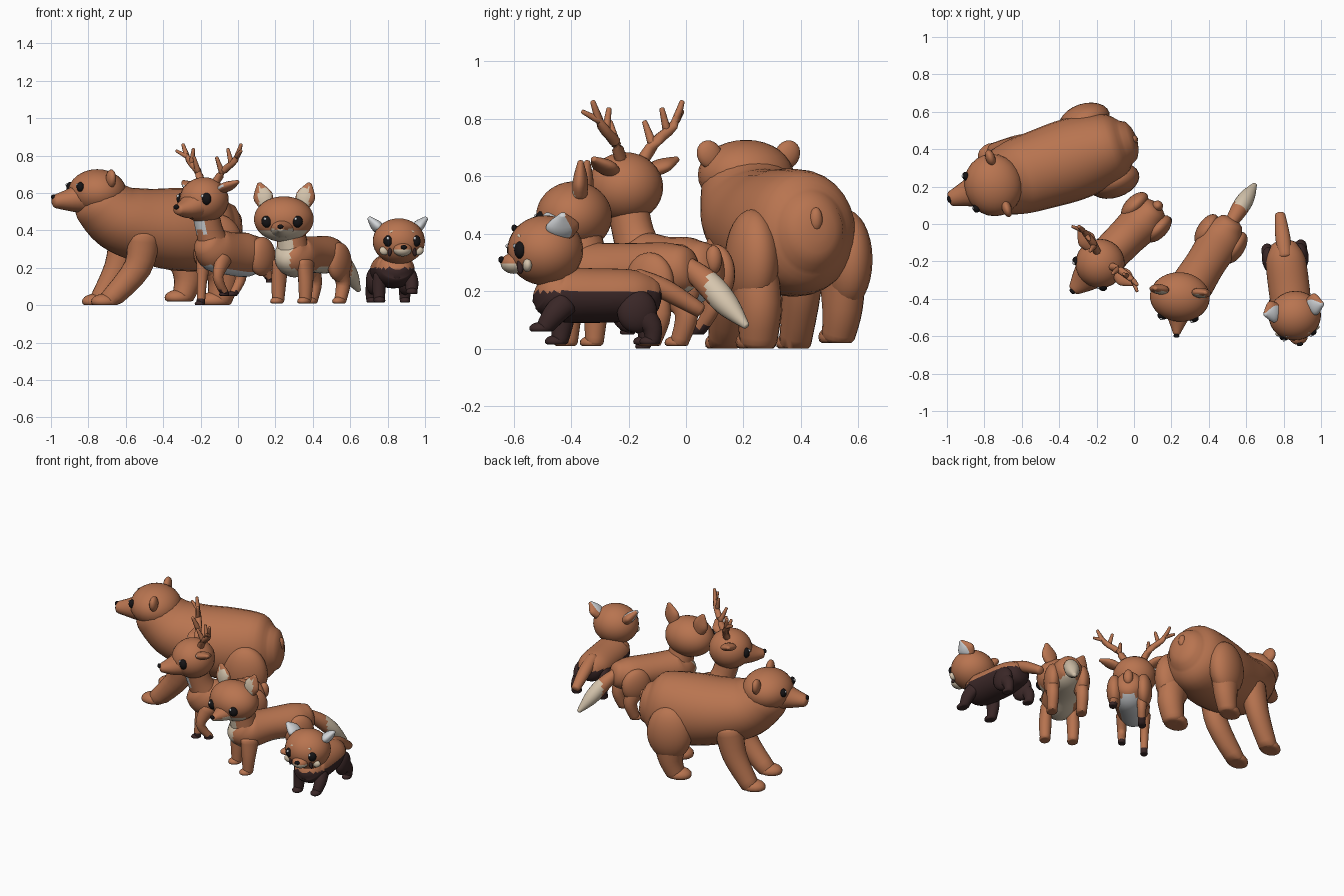
import bpy, bmesh, math
from mathutils import Vector, Matrix

cube = bpy.data.objects.get("Cube")
if cube:
    bpy.data.objects.remove(cube)


def material(name, r, g, b):
    m = bpy.data.materials.new(name)
    m.use_nodes = True
    m.diffuse_color = (r, g, b, 1)
    m.node_tree.nodes["Principled BSDF"].inputs["Base Color"].default_value = (r, g, b, 1)
    return m


BROWN = material("russet brown", .48, .175, .08)
CREAM = material("cream", .67, .56, .42)
WHITE = material("pale grey white", .64, .66, .68)
DARK = material("dark fur", .042, .02, .02)
BLACK = material("black", .008, .007, .008)


def frame(x, y, yaw):
    """Local frame: an animal faces -y, its left is +x."""
    return Matrix.Translation((x, y, 0)) @ Matrix.Rotation(math.radians(yaw), 4, 'Z')


def finish(name, bm, M, mats, rule, floor):
    """Flatten soles, colour faces by rule and make the object."""
    for v in bm.verts:
        v.co.z = max(v.co.z, floor)
    bmesh.ops.recalc_face_normals(bm, faces=bm.faces[:])
    for f in bm.faces:
        f.smooth = True
        if rule and rule(f.calc_center_median(), f.normal):
            f.material_index = 1
    me = bpy.data.meshes.new(name)
    bm.to_mesh(me)
    bm.free()
    for m in mats:
        me.materials.append(m)
    ob = bpy.data.objects.new(name, me)
    ob.matrix_world = M
    bpy.context.collection.objects.link(ob)
    bpy.ops.object.select_all(action='DESELECT')
    ob.select_set(True)
    bpy.context.view_layer.objects.active = ob
    bpy.ops.object.shade_smooth_by_angle(angle=math.radians(50))


def ball(name, M, c, r, mats=(BROWN,), rule=None, tilt=0, floor=0, seg=24):
    """Ellipsoid, tilted about the local y axis."""
    bm = bmesh.new()
    T = Matrix.Translation(c) @ Matrix.Rotation(math.radians(tilt), 4, 'Y') @ Matrix.Diagonal((*r, 1))
    bmesh.ops.create_uvsphere(bm, u_segments=seg, v_segments=seg * 2 // 3, radius=1, matrix=T)
    finish(name, bm, M, mats, rule, floor)


def catmull(a, b, c, d, t):
    return (b * 2 + (c - a) * t + (a * 2 - b * 5 + c * 4 - d) * t * t + (b * 3 - a - c * 3 + d) * t ** 3) / 2


def loft(name, M, pts, mats=(BROWN,), rule=None, floor=0, sides=20, steps=4, cap=.5):
    """Smooth tube through (x, y, z, half width, half depth) stations with rounded ends."""
    P = [Vector(p[:3]) for p in pts]
    R = [Vector(p[3:5]) for p in pts]
    n, ring = len(P), []
    for i in range(n - 1):
        k = (max(i - 1, 0), i, i + 1, min(i + 2, n - 1))
        for s in range(steps):
            ring.append((catmull(*[P[j] for j in k], s / steps), catmull(*[R[j] for j in k], s / steps)))
    ring.append((P[-1], R[-1]))
    # Domed ends
    t0 = (ring[0][0] - ring[1][0]).normalized()
    t1 = (ring[-1][0] - ring[-2][0]).normalized()
    p0, r0, p1, r1 = *ring[0], *ring[-1]
    for deg in (30, 55, 75):
        a = math.radians(deg)
        ring.insert(0, (p0 + t0 * min(r0) * cap * math.sin(a), r0 * math.cos(a)))
        ring.append((p1 + t1 * min(r1) * cap * math.sin(a), r1 * math.cos(a)))
    bm, loops = bmesh.new(), []
    for i, (p, r) in enumerate(ring):
        t = (ring[min(i + 1, len(ring) - 1)][0] - ring[max(i - 1, 0)][0]).normalized()
        ax = Vector((1, 0, 0)) if abs(t.x) < .6 else Vector((0, 1, 0))
        u = (ax - t * t.dot(ax)).normalized()
        w = t.cross(u)
        loops.append([bm.verts.new(p + u * r.x * math.cos(q) + w * r.y * math.sin(q))
                      for q in (2 * math.pi * k / sides for k in range(sides))])
    for A, B in zip(loops, loops[1:]):
        for k in range(sides):
            bm.faces.new((A[k], A[k - 1], B[k - 1], B[k]))
    bm.faces.new(loops[0])
    bm.faces.new(loops[-1])
    finish(name, bm, M, mats, rule, floor)


def leg(name, M, hip, knee, foot, r, mats=(BROWN,), rule=None):
    """Tapered leg and a flat-soled paw; r = (hip width, hip depth, shin radius)."""
    x, y, z = foot
    loft(name, M, [(*hip, r[0], r[1]), (*knee, r[2] * 1.2, r[2] * 1.35), (x, y, z + r[2] * .4, r[2], r[2])],
         mats, rule, floor=z)
    ball(name + "_paw", M, (x, y - r[2] * .4, z + r[2] * .35), (r[2] * 1.05, r[2] * 1.35, r[2] * .75),
         mats, rule, floor=z, seg=16)


def eyes(name, M, x, y, z, r):
    for s, side in ((1, "left"), (-1, "right")):
        ball(f"{name}_{side}_eye", M, (s * x, y, z), (r, r * .8, r * 1.1), (BLACK,), seg=16)
        ball(f"{name}_{side}_eye_glint", M, (s * x - r * .25, y - r * .65, z + r * .5), (r * .3,) * 3, (WHITE,), seg=8)


def ears(name, M, base, tip, r, inner, rule):
    """Leaf-shaped ears; faces that meet the rule take the inner colour."""
    for s, side in ((1, "left"), (-1, "right")):
        b, t = (Vector((s * p[0], p[1], p[2])) for p in (base, tip))
        m = b.lerp(t, .45)
        loft(f"{name}_{side}_ear", M, [(*b, r * .75, r * .5), (*m, r, r * .5), (*t, r * .25, r * .2)],
             (BROWN, inner), rule, sides=24)


# Bear
B = frame(-.5, .29, -72)
loft("bear_body", B, [(0, .48, .41, .12, .14), (0, .4, .405, .185, .21), (0, .2, .405, .22, .222),
                      (0, 0, .425, .213, .2), (0, -.15, .47, .198, .178), (0, -.27, .565, .16, .145)], sides=28)
ball("bear_head", B, (0, -.265, .605), (.168, .155, .122))
loft("bear_snout", B, [(0, -.3, .585, .13, .105), (0, -.4, .565, .077, .068), (0, -.5, .555, .042, .037)])
ball("bear_nose", B, (0, -.512, .578), (.02, .012, .014), (BLACK,), seg=12)
eyes("bear", B, .09, -.39, .632, .024)
ball("bear_tail", B, (0, .525, .45), (.024, .022, .042), seg=12)
for s, side in ((1, "left"), (-1, "right")):
    ball(f"bear_{side}_ear", B, (s * .142, -.235, .675), (.045, .026, .052), tilt=s * 30, seg=16)
    ball(f"bear_{side}_thigh", B, (s * .178, .33 + s * .025, .31), (.09, .14, .175))
leg("bear_front_left_leg", B, (.14, -.05, .37), (.125, -.08, .2), (.09, -.23, 0), (.07, .09, .056))
leg("bear_front_right_leg", B, (-.14, -.06, .37), (-.15, -.1, .2), (-.16, -.2, 0), (.075, .09, .056))
leg("bear_hind_left_leg", B, (.17, .34, .28), (.165, .39, .15), (.16, .37, 0), (.08, .12, .066))
leg("bear_hind_right_leg", B, (-.17, .3, .28), (-.17, .3, .14), (-.165, .27, .02), (.08, .12, .058))

# Deer
D = frame(-.04, -.07, -45)
loft("deer_body", D, [(0, .2, .285, .08, .09), (0, .12, .27, .11, .118), (0, 0, .275, .105, .115),
                      (0, -.12, .295, .1, .115), (0, -.18, .335, .075, .085)],
     (BROWN, WHITE), lambda c, n: n.z < -.72, sides=28)
loft("deer_neck", D, [(0, -.12, .31, .08, .09), (0, -.16, .4, .07, .075), (0, -.19, .5, .07, .075)],
     (BROWN, WHITE), lambda c, n: n.y < -.7 and c.z > .39)
ball("deer_head", D, (0, -.2, .562), (.132, .132, .122))
loft("deer_snout", D, [(0, -.25, .54, .105, .085), (0, -.33, .518, .07, .054), (0, -.395, .51, .035, .028)])
ball("deer_nose", D, (0, -.41, .525), (.018, .011, .013), (BLACK,), seg=12)
eyes("deer", D, .093, -.277, .568, .03)
ears("deer", D, (.1, -.17, .62), (.205, -.15, .66), .048, WHITE, lambda c, n: n.y < -.85)
ball("deer_tail", D, (0, .235, .31), (.03, .03, .05), seg=14)
for s in (1, -1):
    for tube in ([(.05, -.17, .65, .022), (.1, -.15, .72, .02), (.175, -.14, .775, .017), (.22, -.14, .86, .009)],
                 [(.09, -.155, .71, .017), (.085, -.19, .79, .009)],
                 [(.15, -.145, .76, .015), (.13, -.15, .835, .009)],
                 [(.19, -.14, .795, .014), (.245, -.165, .825, .008)]):
        loft("deer_antler", D, [(s * x, y, z, r, r) for x, y, z, r in tube], sides=8, steps=3)
    ball("deer_thigh", D, (s * .088, .15, .26), (.05, .09, .105))
hoofed = (BROWN, DARK)
leg("deer_front_left_leg", D, (.07, -.12, .25), (.075, -.17, .15), (.07, -.11, .05), (.035, .05, .022),
    hoofed, lambda c, n: c.z < .075)
leg("deer_front_right_leg", D, (-.07, -.13, .25), (-.065, -.15, .14), (-.06, -.165, 0), (.035, .05, .022),
    hoofed, lambda c, n: c.z < .025)
leg("deer_hind_left_leg", D, (.085, .15, .23), (.09, .18, .18), (.095, .22, .12), (.04, .06, .023),
    hoofed, lambda c, n: c.z < .145)
leg("deer_hind_right_leg", D, (-.08, .14, .22), (-.075, .15, .14), (-.07, .09, .05), (.04, .06, .023),
    hoofed, lambda c, n: c.z < .075)

# Fox
F = frame(.38, -.215, -32)
H = frame(.245, -.39, -5)
loft("fox_body", F, [(0, .25, .28, .075, .08), (0, .17, .27, .11, .1), (0, 0, .27, .107, .097),
                     (0, -.14, .26, .112, .112), (0, -.2, .29, .085, .095)],
     (BROWN, CREAM), lambda c, n: n.z < -.72 or (n.y < -.3 and abs(c.x + .015) < .05 and c.y < -.15), sides=36)
loft("fox_neck", F, [(0, -.16, .28, .085, .085), (0, -.19, .42, .075, .075)],
     (BROWN, CREAM), lambda c, n: n.y < -.8)
ball("fox_head", H, (0, 0, .46), (.16, .132, .122), (BROWN, CREAM),
     lambda c, n: c.z < .405 and c.y < -.03, seg=36)
loft("fox_muzzle", H, [(0, -.08, .415, .075, .055), (0, -.14, .41, .045, .037), (0, -.195, .41, .02, .018)],
     (BROWN, CREAM), lambda c, n: c.z < .405)
ball("fox_nose", H, (0, -.208, .42), (.016, .011, .012), (BLACK,), seg=12)
eyes("fox", H, .082, -.106, .447, .029)
ears("fox", H, (.1, .03, .535), (.135, .035, .65), .052, CREAM,
     lambda c, n: n.y < -.6 and abs(c.x) < .137 and c.z < .63)
loft("fox_tail", F, [(0, .24, .3, .03, .03), (0, .34, .23, .045, .045), (0, .42, .155, .043, .043),
                     (0, .5, .08, .013, .013)], (BROWN, CREAM), lambda c, n: c.y > .365, steps=6)
for s, side in ((1, "left"), (-1, "right")):
    leg(f"fox_front_{side}_leg", F, (s * .08, -.16, .23), (s * .085, -.17, .12), (s * .085, -.175, .01), (.035, .06, .032))
    ball(f"fox_{side}_thigh", F, (s * .09, .16, .23), (.05, .095, .105))
    leg(f"fox_hind_{side}_leg", F, (s * .09, .16, .2), (s * .09, .2, .12), (s * .09, .17, .01), (.04, .065, .032))

# Red panda
R = frame(.82, -.27, 7)
K = frame(.86, -.49, 10)
loft("panda_body", R, [(0, .15, .18, .075, .07), (0, .08, .185, .105, .09), (0, -.06, .185, .11, .095),
                       (0, -.17, .19, .105, .095), (0, -.21, .21, .085, .08)],
     (BROWN, DARK), lambda c, n: c.z < .2, sides=44, steps=6)
ball("panda_head", K, (0, 0, .342), (.14, .132, .122), seg=28)
ball("panda_muzzle", K, (0, -.112, .297), (.05, .045, .036), (BROWN, CREAM), lambda c, n: c.z < .3)
ball("panda_nose", K, (0, -.155, .31), (.017, .011, .012), (BLACK,), seg=12)
eyes("panda", K, .073, -.1, .343, .028)
ears("panda", K, (.09, .045, .4), (.155, .035, .465), .058, WHITE, lambda c, n: n.y < .25)
for s, side in ((1, "left"), (-1, "right")):
    ball(f"panda_{side}_cheek", K, (s * .095, -.08, .29), (.026, .016, .022), (CREAM,), tilt=-s * 30, seg=14)
    ball(f"panda_{side}_brow", K, (s * .052, -.1, .393), (.018, .008, .008), (CREAM,), tilt=s * 15, seg=12)
    ball(f"panda_{side}_tear_mark", K, (s * .066, -.1, .288), (.011, .012, .028), (DARK,), tilt=-s * 10, seg=12)
    ball(f"panda_{side}_thigh", R, (s * .085, .09, .13), (.04, .07, .075), (DARK,))
    leg(f"panda_hind_{side}_leg", R, (s * .085, .09, .13), (s * .09, .14, .08), (s * .09, .145, .015),
        (.035, .05, .027), (DARK,))
leg("panda_front_left_leg", R, (.08, -.16, .16), (.085, -.2, .12), (.08, -.235, .06), (.035, .045, .03), (DARK,))
leg("panda_front_right_leg", R, (-.08, -.15, .16), (-.085, -.15, .1), (-.085, -.16, .015), (.035, .045, .03), (DARK,))
loft("panda_tail", R, [(0, .1, .25, .035, .03), (0, .2, .205, .04, .036), (0, .32, .135, .028, .026)])
